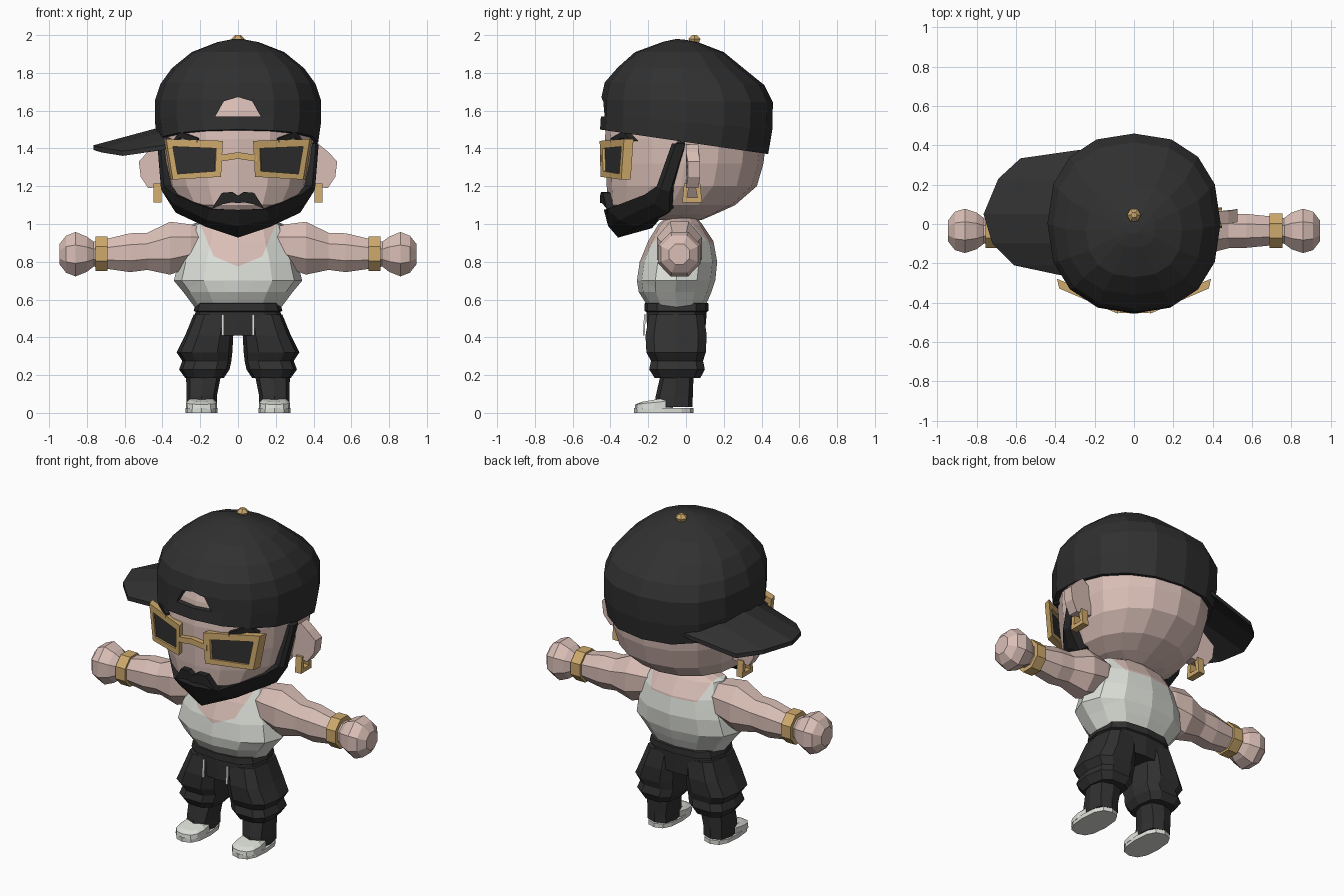
import bpy, bmesh, math
from mathutils import Vector

if "Cube" in bpy.data.objects:
    bpy.data.objects.remove(bpy.data.objects["Cube"])


def material(name, rgb):
    m = bpy.data.materials.new(name)
    m.diffuse_color = (*rgb, 1)
    m.use_nodes = True
    m.node_tree.nodes["Principled BSDF"].inputs["Base Color"].default_value = m.diffuse_color
    return m


SKIN = material("skin", (0.70, 0.52, 0.47))
CLOTH = material("charcoal cloth", (0.03, 0.03, 0.03))
HAIR = material("black hair", (0.018, 0.018, 0.018))
WHITE = material("off white", (0.72, 0.74, 0.69))
GOLD = material("gold", (0.62, 0.40, 0.15))


def finish(name, bm, mats, mirror=False, rule=None):
    """Turn a bmesh into an object; rule picks a material per face centre."""
    bmesh.ops.recalc_face_normals(bm, faces=bm.faces)
    if rule:
        for f in bm.faces:
            f.material_index = rule(f.calc_center_median())
    me = bpy.data.meshes.new(name)
    bm.to_mesh(me)
    bm.free()
    ob = bpy.data.objects.new(name, me)
    bpy.context.collection.objects.link(ob)
    for m in mats:
        me.materials.append(m)
    if mirror:
        ob.modifiers.new("mirror", "MIRROR").use_clip = False
    return ob


def skin_rings(rings, loop=False):
    """Bridge successive point rings; cap the ends, or join them when loop."""
    bm = bmesh.new()
    rows = [[bm.verts.new(p) for p in r] for r in rings]
    n = len(rows[0])
    pairs = list(zip(rows, rows[1:])) + ([(rows[-1], rows[0])] if loop else [])
    for a, b in pairs:
        for i in range(n):
            j = (i + 1) % n
            bm.faces.new((a[i], a[j], b[j], b[i]))
    if not loop:
        bm.faces.new(rows[0])
        bm.faces.new(rows[-1])
    return bm


def loft(name, rings, mat, mirror=False):
    return finish(name, skin_rings(rings), [mat], mirror)


def oval(x0, x1, y0, y1, zf, zb=None, n=16, p=2.2):
    """Squarish oval ring whose height runs from zf (front) to zb (back)."""
    zb = zf if zb is None else zb
    pts = []
    for i in range(n):
        a = 2 * math.pi * i / n
        c, s = math.cos(a), math.sin(a)
        u = math.copysign(abs(c) ** (2 / p), c)
        v = math.copysign(abs(s) ** (2 / p), s)
        pts.append(((x0 + x1) / 2 + u * (x1 - x0) / 2, (y0 + y1) / 2 + v * (y1 - y0) / 2,
                    zf + (zb - zf) * (v + 1) / 2))
    return pts


def xring(x, zc, rz, ry, yc=-0.035, n=8):
    """Ring around the arm axis."""
    return [(x, yc + ry * math.cos((i + .5) * 2 * math.pi / n) * 1.06,
             zc + rz * math.sin((i + .5) * 2 * math.pi / n) * 1.06) for i in range(n)]


def prism(name, pts, offset, mat, mirror=False):
    pts = [Vector(p) for p in pts]
    return loft(name, [pts, [p + Vector(offset) for p in pts]], mat, mirror)


def frame(name, outer, inner, offset, mat):
    """Open frame between two outlines, given thickness by offset."""
    d = Vector(offset)
    o, i = [Vector(p) for p in outer], [Vector(p) for p in inner]
    rings = [o, i, [p + d for p in i], [p + d for p in o]]
    return finish(name, skin_rings(rings, True), [mat], True)


# head
loft("head", [oval(-r, r, a, b, z) for z, r, a, b in [
    (1.02, .10, -.28, .08), (1.05, .22, -.37, .15), (1.10, .31, -.41, .26),
    (1.20, .37, -.42, .375), (1.32, .395, -.425, .41), (1.45, .405, -.43, .425),
    (1.60, .40, -.415, .40), (1.72, .34, -.38, .34)]], SKIN)

# cap crown, with the arched opening cut in its front
cap = loft("cap_crown", [oval(-r, r, a, b, zf, zb, p=2.3) for zf, zb, r, a, b in [
    (1.50, 1.37, .425, -.455, .435), (1.58, 1.50, .44, -.45, .457),
    (1.66, 1.645, .44, -.45, .46), (1.75, 1.735, .41, -.43, .415),
    (1.83, 1.82, .35, -.36, .31), (1.91, 1.91, .245, -.27, .20),
    (1.965, 1.96, .11, -.12, .07), (1.98, 1.975, .03, -.05, .0)]], CLOTH)
arch = [(-.12, 1.57), (.12, 1.57), (.075, 1.65), (0, 1.672), (-.075, 1.65)]
cutter = prism("cap_opening_cutter", [(x, -.6, z) for x, z in arch], (0, .218, 0), CLOTH)
cut = cap.modifiers.new("opening", "BOOLEAN")
cut.operation, cut.object, cut.solver = "DIFFERENCE", cutter, "EXACT"
bpy.context.view_layer.objects.active = cap
bpy.ops.object.modifier_apply(modifier=cut.name)
bpy.data.objects.remove(cutter)

# cap brim, arched and turned to one side
edge = [(-.29, .375), (-.577, .334), (-.69, .23), (-.765, .05), (-.72, -.10), (-.61, -.21), (-.375, -.26)]


def brim_point(x, y, dz):
    return (x, y, 1.50 + .27 * (x + .42) - 1.0 * (y - .06) ** 2 + dz)


loft("cap_brim", [[brim_point(x, y, .01), brim_point(-.2, y, .01),
                   brim_point(-.2, y, -.015), brim_point(x, y, -.015)] for x, y in edge], CLOTH)

# cap button
loft("cap_button", [oval(-r, r, .045 - r, .045 + r, z, n=6, p=2)
                    for z, r in [(1.955, .025), (1.98, .036), (2.0, .015)]], GOLD)

# ears and earrings
prism("ear", [(.37, .0, 1.37), (.43, .0, 1.42), (.48, .0, 1.38), (.525, .01, 1.33),
              (.515, .01, 1.25), (.475, .0, 1.19), (.37, .0, 1.20)], (0, .065, 0), SKIN, True)
frame("earring", [(.405, -.02, 1.115), (.405, .085, 1.115), (.405, .075, 1.215), (.405, -.01, 1.215)],
      [(.405, .005, 1.14), (.405, .06, 1.14), (.405, .05, 1.195), (.405, .015, 1.195)], (.042, 0, 0), GOLD)


# glasses: two angled frames, lenses and an arched bridge
def on_lens(pts, back=0.0):
    return [(x, -.457 + .43 * (x - .08) + back, z) for x, z in pts]


inner = [(.345, 1.41), (.115, 1.40), (.12, 1.28), (.32, 1.265)]
frame("glasses_frame", on_lens([(.38, 1.45), (.08, 1.44), (.09, 1.25), (.345, 1.235)]),
      on_lens(inner), (.012, .05, 0), GOLD)
prism("glasses_lens", on_lens(inner, .012), (0, .009, 0), CLOTH, True)
prism("glasses_bridge", [(0, -.455, 1.38), (.1, -.45, 1.365), (.1, -.45, 1.33), (0, -.455, 1.345)],
      (0, .03, 0), GOLD, True)

# eyebrows
prism("eyebrow", [(.345, -.29, 1.44), (.31, -.335, 1.49), (.215, -.40, 1.455), (.215, -.40, 1.43),
                  (.30, -.34, 1.455)], (-.02, .06, 0), HAIR, True)

# beard: upper and lower edge at each station, from sideburn to chin
stations = [((.412, -.075, 1.425), (.418, -.005, 1.425)), ((.392, -.155, 1.20), (.40, -.085, 1.17)),
            ((.335, -.22, 1.155), (.33, -.09, 1.06)), ((.15, -.415, 1.08), (.17, -.26, .985)),
            ((0, -.435, 1.075), (0, -.36, .928))]
beard = []
for t, b in stations:
    t, b = Vector(t), Vector(b)
    mid = (t + b) / 2 + Vector((t.x * .03, -.015, -.012 if t.z < 1.12 else 0))
    beard.append([t, mid, b, Vector((b.x * .75, b.y * .5, b.z + .05)), Vector((t.x * .8, t.y * .8, t.z))])
loft("beard", beard, HAIR, True)
prism("moustache", [(0, -.455, 1.15), (.03, -.45, 1.17), (.085, -.44, 1.165), (.14, -.42, 1.08),
                    (.08, -.44, 1.105), (.03, -.45, 1.115), (0, -.455, 1.11)], (0, .09, 0), HAIR, True)

# torso: vest with the neckline cut into the surface
bm = skin_rings([oval(-r, r, a, b, z, n=12) for z, r, a, b in [
    (.56, .23, -.20, .10), (.64, .29, -.25, .135), (.70, .34, -.26, .155), (.80, .315, -.245, .165),
    (.91, .27, -.20, .145), (1.0, .24, -.145, .085), (1.03, .14, -.11, .06), (1.12, .11, -.10, .06)]])
for co, no in [((.13, 0, .83), (.17, 0, -.07)), ((-.13, 0, .83), (-.17, 0, -.07)),
               ((0, 0, .775), (.42, 0, -1)), ((0, 0, .775), (-.42, 0, -1)),
               ((0, 0, .9), (0, 0, 1)), ((0, -.03, 0), (0, 1, 0))]:
    bmesh.ops.bisect_plane(bm, geom=bm.verts[:] + bm.edges[:] + bm.faces[:], plane_co=co, plane_no=no)


def neckline(c):
    low = .775 + .42 * abs(c.x) if c.y < -.03 else .90
    inside = abs(c.x) < .13 + (c.z - .83) * .41
    return 1 if (inside and c.z > low) or c.z > 1.025 else 0


finish("vest_and_neck", bm, [WHITE, SKIN], rule=neckline)

# arms, bracelets, fists
loft("arm", [xring(*a) for a in [(.14, .90, .07, .07), (.25, .885, .115, .11), (.36, .872, .143, .122),
                                 (.48, .855, .10, .09), (.57, .848, .105, .088), (.70, .842, .08, .075),
                                 (.80, .84, .06, .06)]], SKIN, True)
loft("bracelet", [xring(x, .842, .094, .09) for x in (.69, .755)], GOLD, True)
loft("fist", [xring(*a) for a in [(.755, .84, .06, .06), (.80, .84, .095, .095), (.86, .84, .12, .115),
                                  (.91, .84, .10, .10), (.945, .84, .055, .055)]], SKIN, True)

# shorts: waist, legs with gathered cuffs, drawstrings
loft("shorts_waist", [oval(-r, r, a, b, z, n=12, p=2.8) for z, r, a, b in [
    (.585, .20, -.19, .09), (.58, .225, -.22, .12), (.54, .235, -.22, .12),
    (.535, .225, -.21, .11), (.41, .25, -.205, .10)]], CLOTH)
loft("shorts_leg", [oval(a, b, c, d, z, n=10, p=3) for z, a, b, c, d in [
    (.52, .02, .235, -.20, .10), (.41, .025, .28, -.22, .115), (.32, .03, .325, -.215, .11),
    (.275, .035, .295, -.19, .095), (.23, .045, .312, -.20, .105), (.185, .075, .28, -.17, .08)]],
     CLOTH, True)
prism("drawstring", [(.074, -.213, .52), (.088, -.213, .52), (.088, -.219, .41), (.074, -.219, .41)],
      (0, -.009, 0), WHITE, True)

# boots with white soles and toe caps
loft("boot_shaft", [oval(a, b, c, d, z, n=8, p=2.8) for z, a, b, c, d in [
    (.03, .112, .272, -.165, .034), (.09, .112, .272, -.16, .036), (.20, .09, .275, -.135, .04)]],
     CLOTH, True)
loft("boot_sole", [oval(.108, .278, -.275, .04, z, n=12, p=2.6) for z in (0, .025)], WHITE, True)
loft("boot_toe", [oval(.108 + i, .278 - i, c, d, zf, zb, n=12, p=2.6) for i, c, d, zf, zb in [
    (.002, -.272, -.07, .02, .02), (.004, -.268, -.07, .045, .065), (.022, -.235, -.08, .058, .085)]],
     WHITE, True)
